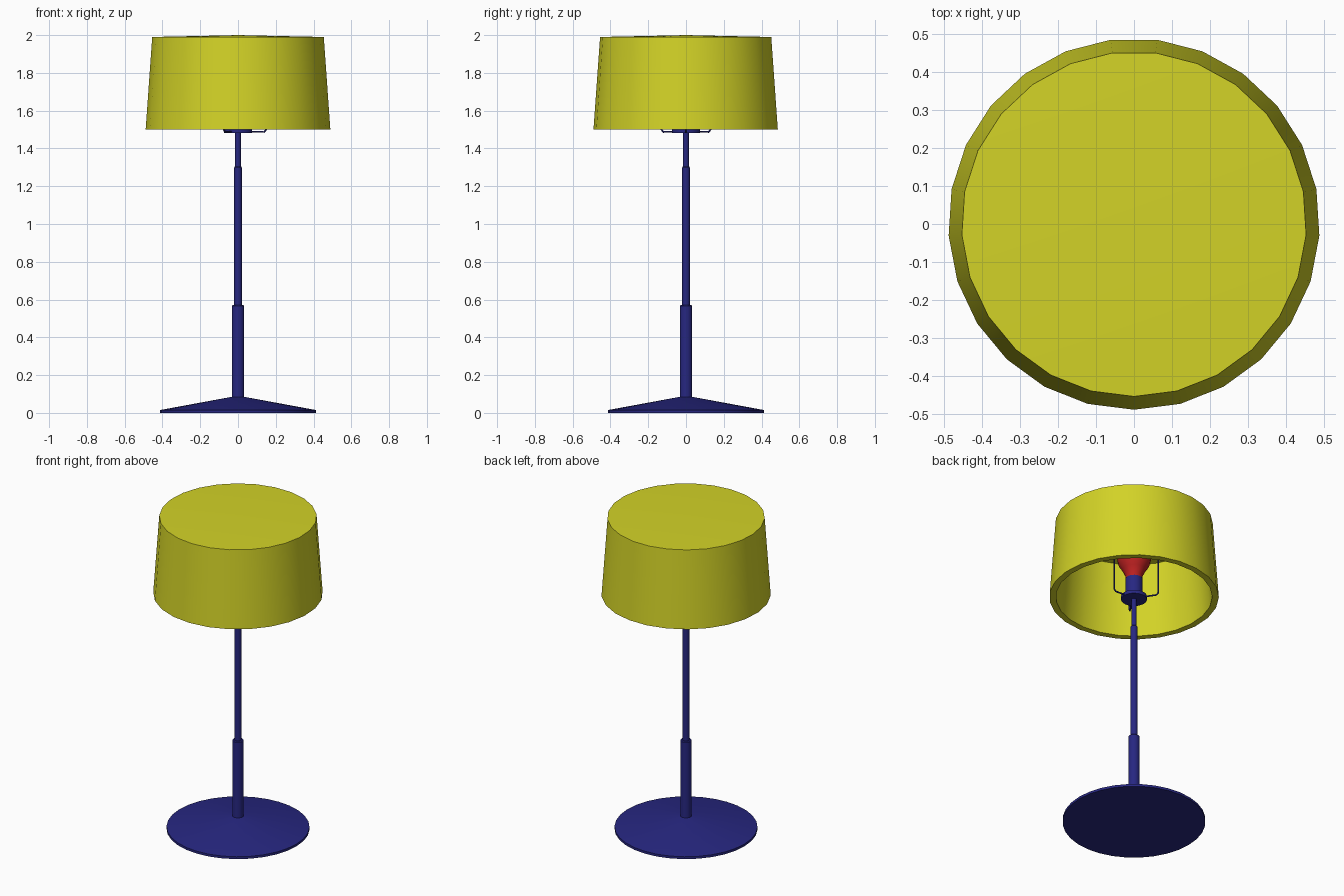
import bpy, bmesh
from math import sin, cos, pi, radians

if "Cube" in bpy.data.objects:
    bpy.data.objects.remove(bpy.data.objects["Cube"])


def material(name, rgb):
    m = bpy.data.materials.new(name)
    m.diffuse_color = (*rgb, 1)
    m.use_nodes = True
    m.node_tree.nodes["Principled BSDF"].inputs["Base Color"].default_value = m.diffuse_color
    return m


YELLOW = material("shade_yellow", (0.65, 0.65, 0.02))
BLUE = material("metal_blue", (0.02, 0.02, 0.22))
RED = material("bulb_red", (0.5, 0.015, 0.015))


def finish(ob, mat, angle=30):
    ob.data.materials.append(mat)
    bpy.ops.object.select_all(action='DESELECT')
    ob.select_set(True)
    bpy.context.view_layer.objects.active = ob
    bpy.ops.object.shade_smooth_by_angle(angle=radians(angle))


def lathe(name, profile, sides, mat):
    """Revolve (radius, z) points about z; radius 0 closes to a point."""
    bm = bmesh.new()
    rings = []
    for r, z in profile:
        if r == 0:
            rings.append([bm.verts.new((0, 0, z))])
        else:
            angles = [-pi / 2 + 2 * pi * i / sides for i in range(sides)]
            rings.append([bm.verts.new((r * cos(a), r * sin(a), z)) for a in angles])
    for a, b in zip(rings, rings[1:]):
        for i in range(sides):
            j = (i + 1) % sides
            if len(a) == 1:
                bm.faces.new((a[0], b[j], b[i]))
            elif len(b) == 1:
                bm.faces.new((a[i], a[j], b[0]))
            else:
                bm.faces.new((a[i], a[j], b[j], b[i]))
    bmesh.ops.recalc_face_normals(bm, faces=bm.faces)
    me = bpy.data.meshes.new(name)
    bm.to_mesh(me)
    bm.free()
    ob = bpy.data.objects.new(name, me)
    bpy.context.collection.objects.link(ob)
    finish(ob, mat)
    return ob


# Thick drum shade, closed on top and open below
lathe("shade", [(0, 2.0), (0.455, 1.99), (0.49, 1.50),
                (0.452, 1.50), (0.418, 1.955), (0, 1.96)], 25, YELLOW)

# Shallow conical foot
lathe("base", [(0, 0), (0.413, 0), (0.413, 0.015), (0.033, 0.085), (0, 0.085)], 32, BLUE)

# Stepped stem
for name, r, z0, z1 in (("lower_stem", 0.033, 0.07, 0.57),
                        ("middle_stem", 0.020, 0.56, 1.305),
                        ("upper_stem", 0.015, 1.30, 1.50)):
    lathe(name, [(0, z0), (r, z0), (r, z1 - 0.005), (r - 0.004, z1), (0, z1)], 16, BLUE)

# Socket with its flange
lathe("bulb_socket", [(0, 1.483), (0.075, 1.483), (0.075, 1.505), (0.05, 1.508),
                      (0.05, 1.62), (0, 1.62)], 20, BLUE)

# Bulb
lathe("bulb", [(0, 1.60), (0.046, 1.60), (0.049, 1.64), (0.068, 1.68), (0.09, 1.715),
               (0.098, 1.75), (0.092, 1.785), (0.072, 1.818), (0.04, 1.838), (0, 1.845)],
      20, RED)

# Three wire arms carrying the shade
for k in range(3):
    a = 2 * pi * k / 3
    path = [(0.05, 1.49), (0.138, 1.487), (0.15, 1.50), (0.15, 1.965)]
    cu = bpy.data.curves.new("shade_arm", 'CURVE')
    cu.dimensions = '3D'
    cu.bevel_depth = 0.005
    cu.bevel_resolution = 1
    cu.use_fill_caps = True
    sp = cu.splines.new('POLY')
    sp.points.add(len(path) - 1)
    for p, (r, z) in zip(sp.points, path):
        p.co = (r * cos(a), r * sin(a), z, 1)
    arm = bpy.data.objects.new(f"shade_arm_{k + 1}", cu)
    bpy.context.collection.objects.link(arm)
    bpy.ops.object.select_all(action='DESELECT')
    arm.select_set(True)
    bpy.context.view_layer.objects.active = arm
    bpy.ops.object.convert(target='MESH')
    finish(bpy.context.view_layer.objects.active, BLUE, 50)
